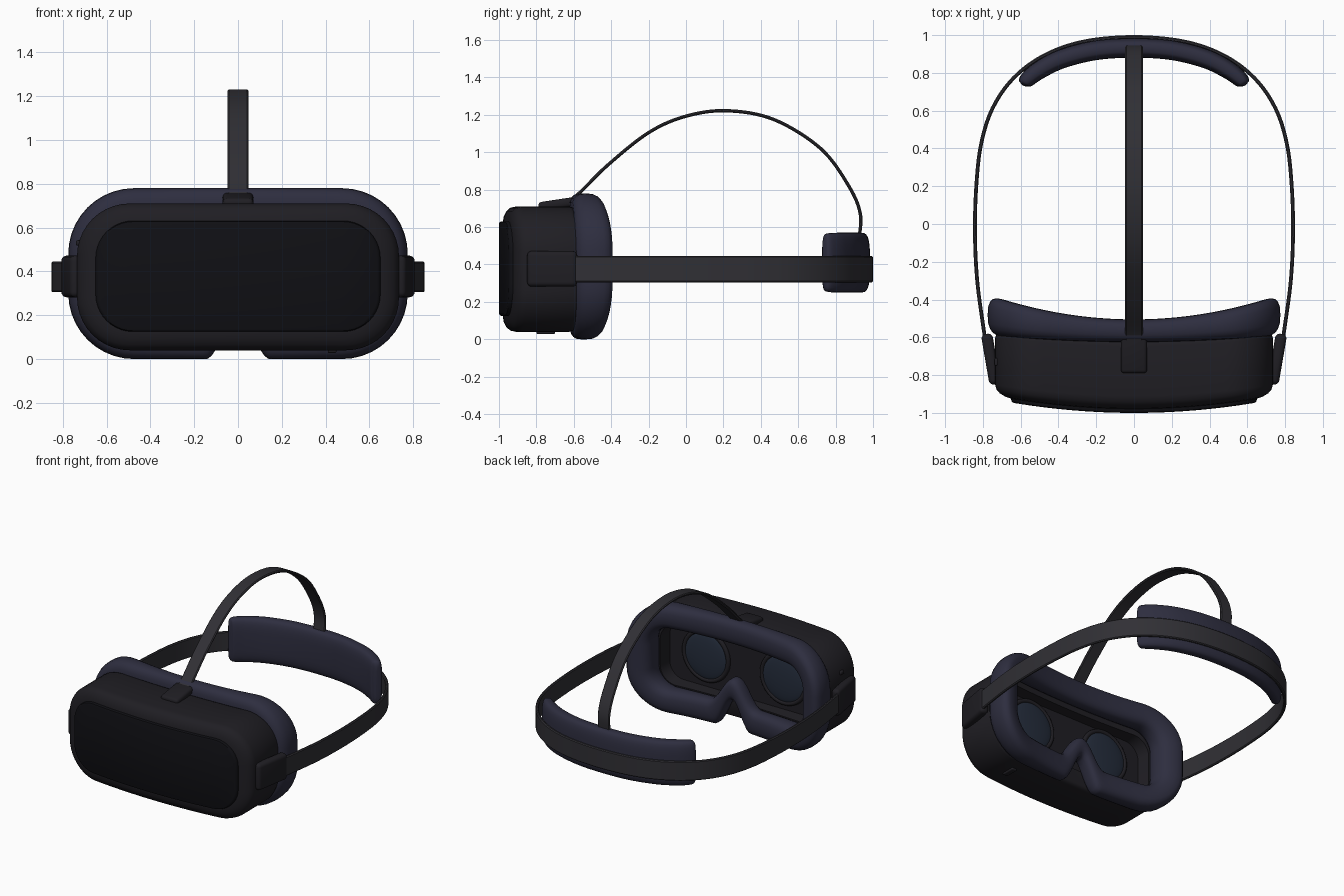
import bpy, bmesh, math
from mathutils import Vector, Matrix

if "Cube" in bpy.data.objects:
    bpy.data.objects.remove(bpy.data.objects["Cube"])


def material(name, rgb):
    m = bpy.data.materials.new(name)
    m.diffuse_color = (*rgb, 1)
    m.use_nodes = True
    m.node_tree.nodes["Principled BSDF"].inputs["Base Color"].default_value = m.diffuse_color
    return m


SHELL = material("shell", (0.014, 0.013, 0.017))
GLOSS = material("gloss", (0.005, 0.005, 0.007))
FOAM = material("foam", (0.027, 0.027, 0.05))
WEB = material("webbing", (0.03, 0.029, 0.035))
GLASS = material("glass", (0.018, 0.026, 0.045))


def finish(name, bm, mat, angle=40):
    bmesh.ops.recalc_face_normals(bm, faces=bm.faces)
    me = bpy.data.meshes.new(name)
    bm.to_mesh(me)
    bm.free()
    ob = bpy.data.objects.new(name, me)
    bpy.context.collection.objects.link(ob)
    me.materials.append(mat)
    bpy.ops.object.select_all(action='DESELECT')
    ob.select_set(True)
    bpy.context.view_layer.objects.active = ob
    bpy.ops.object.shade_smooth_by_angle(angle=math.radians(angle))
    return ob


def bridge(bm, a, b, closed=True):
    n = len(a)
    for i in range(n if closed else n - 1):
        j = (i + 1) % n
        bm.faces.new((a[i], a[j], b[j], b[i]))


def rounded_rect(hx, hz, r, seg=10, straight=48):
    """Closed loop whose top half mirrors its bottom half point for point."""
    q = [(hx - r + r * math.cos(t), hz - r + r * math.sin(t))
         for t in [i * math.pi / 2 / seg for i in range(seg + 1)]]
    mid = [((hx - r) * (1 - 2 * i / straight), hz) for i in range(1, straight)]
    top = q + mid + [(-x, z) for x, z in reversed(q)]
    return top + [(x, -z) for x, z in reversed(top)]


def curved_loft(name, hx, hz, r, cz, rings, mat):
    """Rounded-rectangle rings (inset, y, bow) joined front to back, both ends capped."""
    bm = bmesh.new()
    loops = []
    for inset, y, bow in rings:
        pts = rounded_rect(hx - inset, hz - inset, max(r - inset, 0.05))
        loops.append([bm.verts.new((x, y + bow * x * x, cz + z)) for x, z in pts])
    for a, b in zip(loops, loops[1:]):
        bridge(bm, a, b)
    for lp in (loops[0], loops[-1]):
        half, n = len(lp) // 2, len(lp)
        bridge(bm, lp[:half], lp[:half - 1:-1], False)
    return finish(name, bm, mat)


def smooth_path(pts, n=8):
    p = [Vector(v) for v in pts]
    p = [2 * p[0] - p[1]] + p + [2 * p[-1] - p[-2]]
    out = []
    for a, b, c, d in zip(p, p[1:], p[2:], p[3:]):
        for i in range(n):
            t = i / n
            out.append(0.5 * (2 * b + (c - a) * t + (2 * a - 5 * b + 4 * c - d) * t * t
                              + (3 * b - a - 3 * c + d) * t ** 3))
    return out + [p[-2]]


def mirrored(pts):
    return pts + [(-x, y) for x, y in reversed(pts[:-1])]


def sweep(name, path, section, to3d, mat):
    """Sweep section(s) -> [(normal offset, side offset)] along a 2D path."""
    bm = bmesh.new()
    loops, n = [], len(path)
    for i, p in enumerate(path):
        d = (path[min(i + 1, n - 1)] - path[max(i - 1, 0)]).normalized()
        nrm = Vector((-d.y, d.x))
        loops.append([bm.verts.new(to3d(p + nrm * u, w)) for u, w in section(i / (n - 1))])
    for a, b in zip(loops, loops[1:]):
        bridge(bm, a, b)
    bm.faces.new(loops[0])
    bm.faces.new(loops[-1])
    return finish(name, bm, mat)


def superellipse(a, b, e, n=28):
    out = []
    for i in range(n):
        t = 2 * math.pi * i / n
        c, s = math.cos(t), math.sin(t)
        out.append((math.copysign(abs(c) ** e, c) * a, math.copysign(abs(s) ** e, s) * b))
    return out


def ribbon(width, thick):
    w, t, c = width / 2, thick / 2, 0.006
    return [(t, -w + c), (t, w - c), (t - c, w), (c - t, w),
            (-t, w - c), (-t, c - w), (c - t, -w), (t - c, -w)]


def soft_box(name, loc, size, rot, bevel, mat):
    bm = bmesh.new()
    bmesh.ops.create_cube(bm, size=1, matrix=Matrix.Diagonal((*size, 1)))
    bmesh.ops.bevel(bm, geom=bm.edges[:], offset=bevel, segments=4, profile=0.5, affect='EDGES')
    ob = finish(name, bm, mat)
    ob.location, ob.rotation_euler = loc, rot
    return ob


# Main shell with recessed back, and the glossy front panel
curved_loft("headset_shell", 0.735, 0.335, 0.24, 0.375, [
    (0.09, -0.98, 0.13), (0.055, -0.975, 0.13), (0.025, -0.96, 0.125), (0.007, -0.94, 0.12),
    (0, -0.91, 0.11), (0, -0.645, 0.08), (0.006, -0.625, 0.08), (0.02, -0.615, 0.08),
    (0.12, -0.615, 0.08), (0.13, -0.68, 0)], SHELL)
curved_loft("front_panel", 0.65, 0.253, 0.17, 0.378, [
    (0.014, -1.0, 0.13), (0.004, -0.996, 0.13), (0, -0.987, 0.13), (0, -0.95, 0.13)], GLOSS)

# Face cushion: padded ring with a nose notch
bm = bmesh.new()
outer = rounded_rect(0.775, 0.39, 0.30)
inner = rounded_rect(0.605, 0.22, 0.13)


def nose(x, z, height, half):
    if z < 0 and abs(x) < half:
        return z + height * math.cos(x / half * math.pi / 2) ** 2
    return z


loops = []
for (ox, oz), (ix, iz) in zip(outer, inner):
    oz, iz = nose(ox, oz, 0.21, 0.145), nose(ix, iz, 0.19, 0.19)
    lp = []
    for u, v in superellipse(0.5, 0.5, 0.75, 20):
        x, z = ix + (ox - ix) * (u + 0.5), iz + (oz - iz) * (u + 0.5)
        front, back = -0.625 + 0.06 * x * x, -0.505 + 0.22 * x * x
        lp.append(bm.verts.new((x, front + (back - front) * (v + 0.5), 0.39 + z)))
    loops.append(lp)
for i in range(len(loops)):
    bridge(bm, loops[i - 1], loops[i])
finish("face_cushion", bm, FOAM, 60)

# Lenses with rims, and side strap clips
for side, sx in (("left", -1), ("right", 1)):
    bpy.ops.mesh.primitive_torus_add(major_radius=0.175, minor_radius=0.016, major_segments=48,
                                     minor_segments=10, location=(sx * 0.31, -0.675, 0.395),
                                     rotation=(math.pi / 2, 0, 0))
    rim = bpy.context.object
    rim.name = side + "_lens_rim"
    rim.data.materials.append(SHELL)
    bpy.ops.object.shade_smooth()
    bm = bmesh.new()
    bmesh.ops.create_uvsphere(bm, u_segments=40, v_segments=16, radius=0.172,
                              matrix=Matrix.Rotation(math.pi / 2, 4, 'X'))
    bmesh.ops.scale(bm, vec=(1, 0.14, 1), verts=bm.verts)
    finish(side + "_lens", bm, GLASS).location = (sx * 0.31, -0.675, 0.395)
    soft_box(side + "_strap_clip", (sx * 0.758, -0.715, 0.377), (0.06, 0.27, 0.19),
             (0, 0, -sx * 0.17), 0.024, SHELL)

# Top strap clip, volume rocker underneath, side port
soft_box("top_strap_clip", (0, -0.69, 0.722), (0.14, 0.2, 0.05), (0.15, 0, 0), 0.02, SHELL)
soft_box("volume_rocker", (0.43, -0.75, 0.04), (0.04, 0.1, 0.025), (0, 0, 0), 0.008, SHELL)
soft_box("side_port", (-0.725, -0.73, 0.53), (0.03, 0.04, 0.025), (0, 0, 0), 0.008, SHELL)

# Head strap running round from clip to clip
head = smooth_path(mirrored([(0.77, -0.72), (0.797, -0.55), (0.83, -0.3), (0.842, -0.05),
                             (0.835, 0.2), (0.81, 0.42), (0.75, 0.61), (0.64, 0.77),
                             (0.48, 0.89), (0.27, 0.965), (0, 0.99)]))
sweep("head_strap", head, lambda s: ribbon(0.14, 0.02),
      lambda p, w: (p.x, p.y, 0.375 + w), WEB)

# Top strap arching over the head
arch = smooth_path([(-0.68, 0.725), (-0.59, 0.765), (-0.42, 0.93), (-0.2, 1.105), (0, 1.193),
                    (0.22, 1.222), (0.47, 1.175), (0.72, 1.02), (0.87, 0.82), (0.932, 0.67),
                    (0.925, 0.53)])
sweep("top_strap", arch, lambda s: ribbon(0.094, 0.018),
      lambda p, w: (w, p.x, p.y), WEB)

# Rear cushion hugging the inside of the head strap
rear = smooth_path(mirrored([(0.59, 0.735), (0.57, 0.76), (0.5, 0.815), (0.38, 0.875),
                             (0.2, 0.92), (0, 0.932)]), 10)


def pad_section(s):
    k = max(1 - abs(2 * s - 1) ** 10, 0.0)
    taper = 1 - 0.35 * abs(2 * s - 1) ** 3
    return superellipse(0.052 * taper * max(k, 0.01) ** 0.5, 0.16 * (0.6 + 0.4 * k ** 0.5), 0.6)


sweep("rear_cushion", rear, pad_section, lambda p, w: (p.x, p.y, 0.41 + w), FOAM)
